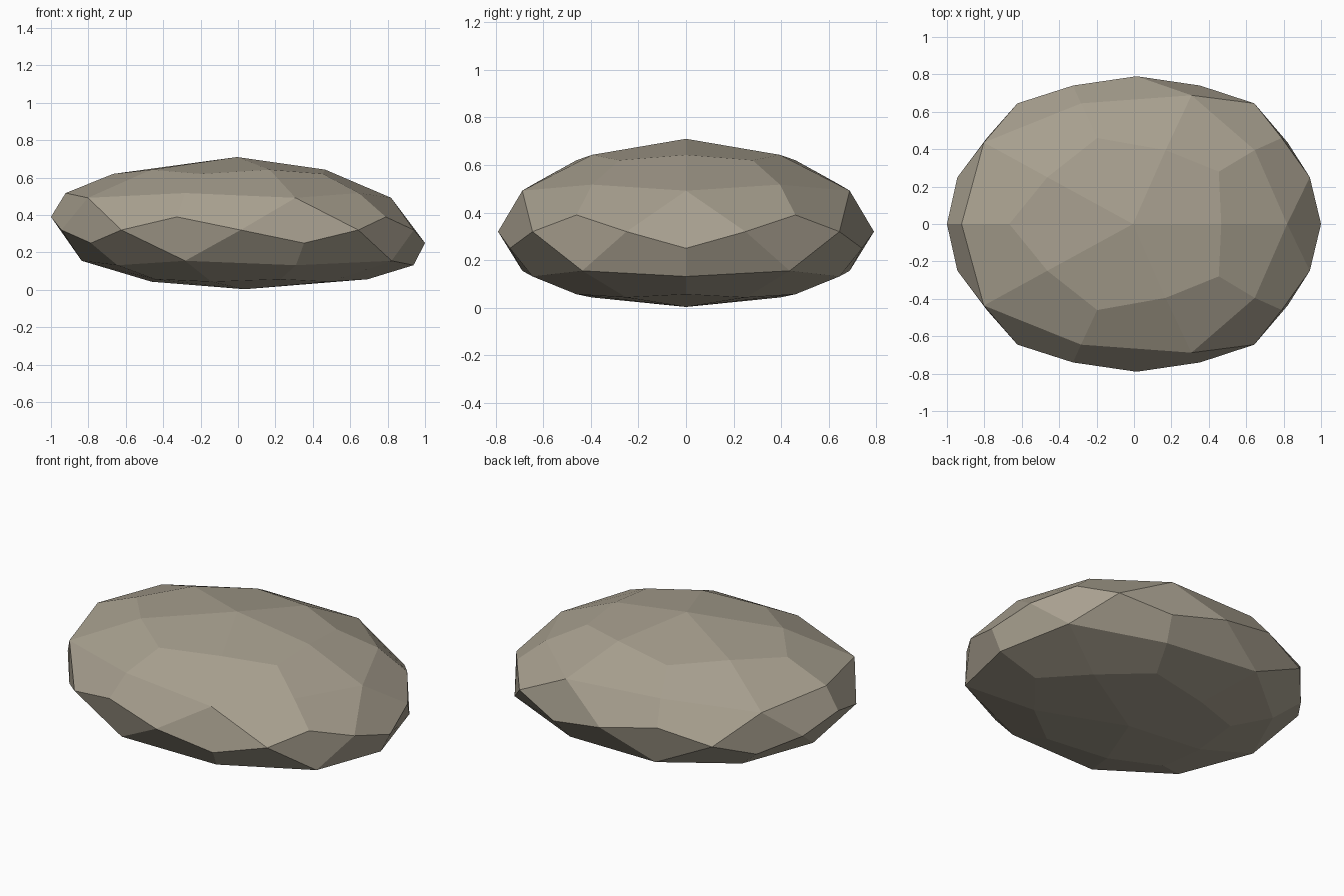
import bpy
import bmesh

# Remove the default cube
cube = bpy.data.objects.get("Cube")
if cube:
    bpy.data.objects.remove(cube, do_unlink=True)

# Stone material
stone = bpy.data.materials.new("warm grey stone")
stone.use_nodes = True
colour = (0.39, 0.35, 0.275, 1.0)
stone.diffuse_color = colour
shader = next(n for n in stone.node_tree.nodes if n.type == "BSDF_PRINCIPLED")
shader.inputs["Base Color"].default_value = colour
shader.inputs["Roughness"].default_value = 0.9


def mirrored_ring(bm, half, z):
    """Five points around the stone, from its +y half, counter-clockwise."""
    back = [(x, -y) for x, y in reversed(half) if y > 0]
    return [bm.verts.new((x, y, z)) for x, y in half + back]


# Squashed twenty-sided cage: two poles and two staggered rings
bm = bmesh.new()
top = bm.verts.new((0.02, 0, 0.80))
bottom = bm.verts.new((0.02, 0, -0.05))
upper = mirrored_ring(bm, [(0.94, 0), (0.40, 0.84), (-1.01, 0.54)], 0.53)
lower = mirrored_ring(bm, [(1.03, 0.54), (-0.37, 0.84), (-0.98, 0)], 0.11)

for i in range(5):
    j = (i + 1) % 5
    bm.faces.new((top, upper[i], upper[j]))
    bm.faces.new((upper[i], lower[i], upper[j]))
    bm.faces.new((lower[i], lower[j], upper[j]))
    bm.faces.new((bottom, lower[j], lower[i]))
bmesh.ops.recalc_face_normals(bm, faces=bm.faces)

mesh = bpy.data.meshes.new("rock")
bm.to_mesh(mesh)
bm.free()
mesh.materials.append(stone)
rock = bpy.data.objects.new("rock", mesh)
bpy.context.collection.objects.link(rock)

# One rounding step gives the kite-shaped flat facets
facets = rock.modifiers.new("facets", "SUBSURF")
facets.levels = facets.render_levels = 1
facets.use_limit_surface = False

# Keep the facets flat
bpy.context.view_layer.objects.active = rock
rock.select_set(True)
bpy.ops.object.modifier_apply(modifier=facets.name)
bpy.ops.object.shade_flat()
